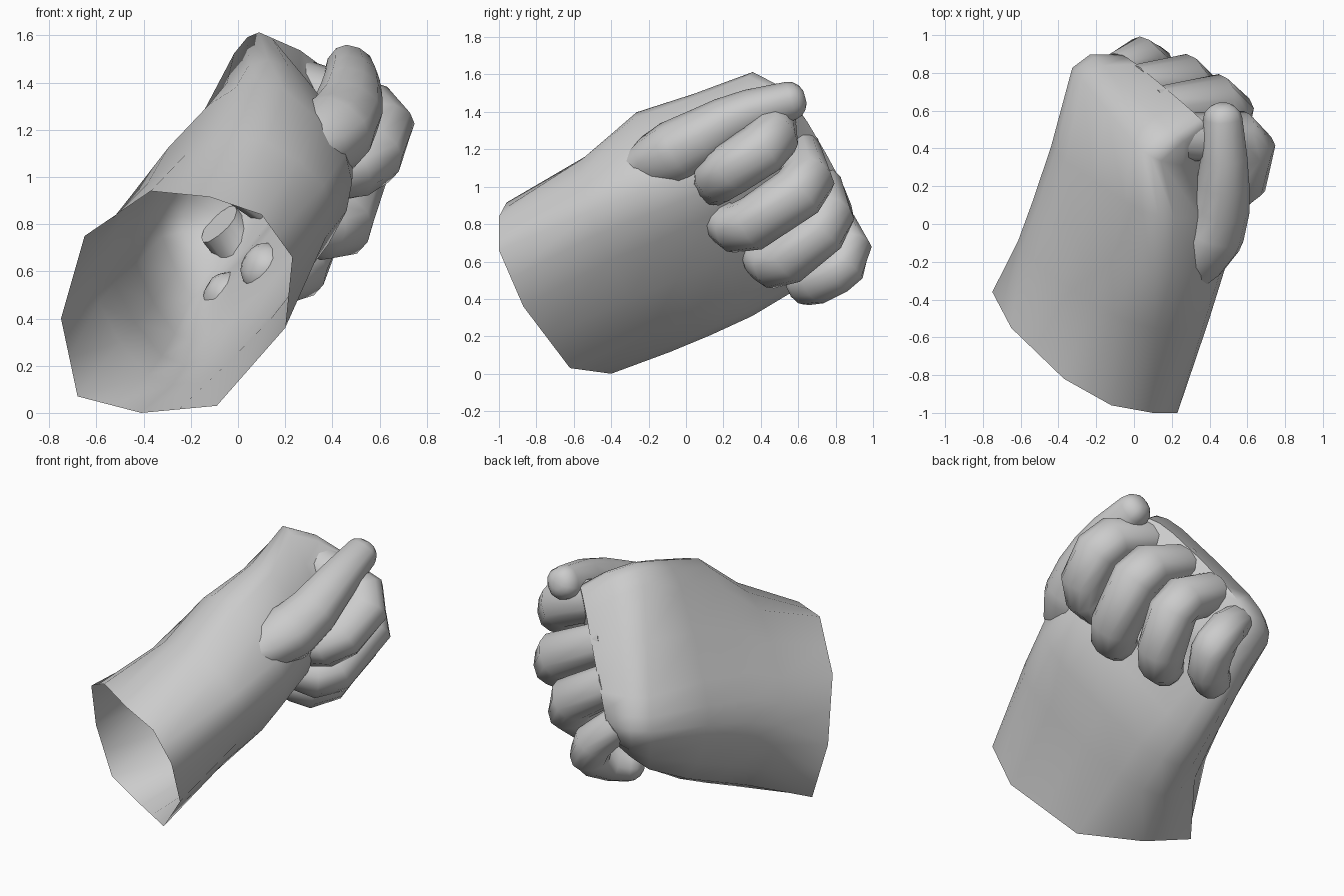
import bpy, bmesh, math
from mathutils import Vector as V

if "Cube" in bpy.data.objects:
    bpy.data.objects.remove(bpy.data.objects["Cube"])

ACROSS = V((-.44, .44, -.77)).normalized()   # index side to little-finger side


def loft(name, rings, cap_start, cap_end):
    """Skin a list of equal-length point loops, smooth shaded."""
    bm = bmesh.new()
    loops = [[bm.verts.new(p) for p in r] for r in rings]
    n = len(loops[0])
    for a, b in zip(loops, loops[1:]):
        for i in range(n):
            j = (i + 1) % n
            bm.faces.new((a[i], a[j], b[j], b[i]))
    for use, lp in ((cap_start, loops[0]), (cap_end, loops[-1])):
        if use:
            pole = bm.verts.new(sum((v.co for v in lp), V()) / n)
            for i in range(n):
                bm.faces.new((lp[i], lp[(i + 1) % n], pole))
    bmesh.ops.recalc_face_normals(bm, faces=bm.faces)
    me = bpy.data.meshes.new(name)
    bm.to_mesh(me)
    bm.free()
    ob = bpy.data.objects.new(name, me)
    bpy.context.collection.objects.link(ob)
    bpy.context.view_layer.objects.active = ob
    ob.select_set(True)
    bpy.ops.object.shade_smooth_by_angle(angle=math.radians(60))
    ob.select_set(False)
    return ob


def section(thumb_back, little_back, little_palm, thumb_palm, e):
    """Rounded slice of the hand inside four corner points."""
    tb, lb, lp, tp = V(thumb_back), V(little_back), V(little_palm), V(thumb_palm)
    pts = []
    for i in range(20):
        a = i * math.pi / 10
        co, si = math.cos(a), math.sin(a)
        x = (1 + math.copysign(abs(co) ** e, co)) / 2
        y = (1 + math.copysign(abs(si) ** e, si)) / 2
        pts.append(lp.lerp(tp, x).lerp(lb.lerp(tb, x), y))
    return pts


def digit(name, path):
    """Tube through (x, y, z, radius) joints with bevelled bends and domed ends."""
    pts = [(V(p[:3]), p[3]) for p in path]
    stops = [pts[0]]
    for (a, ra), (b, rb), (c, rc) in zip(pts, pts[1:], pts[2:]):
        for q, rq in ((a, ra), (c, rc)):
            k = min(.4, .075 / (q - b).length)
            stops.append((b.lerp(q, k), rb + (rq - rb) * k))
    stops.append(pts[-1])
    rings = []

    def ring(c, r, t):
        side = (ACROSS - t * ACROSS.dot(t)).normalized()
        up = t.cross(side)
        loop = []
        for i in range(12):
            co, si = math.cos(i * math.pi / 6), math.sin(i * math.pi / 6)
            loop.append(c + side * r * math.copysign(abs(co) ** .85, co)
                        + up * r * math.copysign(abs(si) ** .85, si))
        rings.append(loop)

    for i, (c, r) in enumerate(stops):
        prev = stops[max(i - 1, 0)][0]
        nxt = stops[min(i + 1, len(stops) - 1)][0]
        t1, t2 = (c - prev).normalized(), (nxt - c).normalized()
        ring(c, r, (t1 + t2).normalized())
    tip, r = stops[-1]
    t = (tip - stops[-2][0]).normalized()
    for along, scale in ((.35, .9), (.62, .66), (.78, .35)):
        ring(tip + t * r * along, r * scale, t)
    return loft(name, rings, True, True)


# hand body: open ten-sided wrist, flaring to the knuckle ridge
wrist = [V(p) for p in (
    (.10, -1, .84), (-.12, -.96, .915), (-.37, -.82, .94), (-.65, -.55, .75),
    (-.75, -.36, .40), (-.68, -.30, .07), (-.41, -.40, 0), (-.09, -.62, .03),
    (.20, -.87, .36), (.23, -1, .66))]
opening = []
for i, p in enumerate(wrist):
    opening += [p, (p + wrist[(i + 1) % 10]) / 2]
loft("hand_body", [
    opening,
    section((-.03, -.57, 1.28), (-.74, -.05, .66), (-.26, -.05, -.06), (.54, -.55, .86), .72),
    section((.06, -.30, 1.54), (-.65, .14, .71), (-.22, .16, .05), (.62, -.25, .95), .66),
    section((.10, .01, 1.62), (-.52, .44, .76), (-.20, .36, .18), (.60, .06, 1.06), .58),
    section((.07, .34, 1.71), (-.37, .88, .83), (-.16, .60, .38), (.45, .28, 1.17), .45),
    section((.22, .46, 1.65), (-.28, .95, .83), (-.10, .70, .50), (.45, .34, 1.18), .5),
    section((.37, .55, 1.53), (-.11, .95, .82), (-.03, .74, .60), (.46, .42, 1.24), .6),
], False, True)

# curled fingers: knuckle, middle joint, end joint, tip
digit("index_finger", [(.22, .46, 1.39, .12), (.62, .465, 1.24, .14), (.55, .18, 1.06, .14), (.40, .16, 1.02, .12)])
digit("middle_finger", [(.12, .60, 1.20, .12), (.50, .66, 1.01, .145), (.42, .29, .76, .14), (.28, .20, .81, .11)])
digit("ring_finger", [(.02, .72, 1.00, .12), (.33, .77, .81, .14), (.23, .49, .57, .135), (.11, .41, .61, .11)])
digit("little_finger", [(-.08, .81, .80, .10), (.09, .90, .63, .12), (.08, .74, .50, .12), (-.05, .64, .48, .11)])

# thumb laid over the index finger
digit("thumb", [(.26, -.32, 1.07, .08), (.37, -.13, 1.15, .17), (.45, .03, 1.23, .16),
                (.48, .28, 1.38, .125), (.47, .56, 1.46, .10)])
